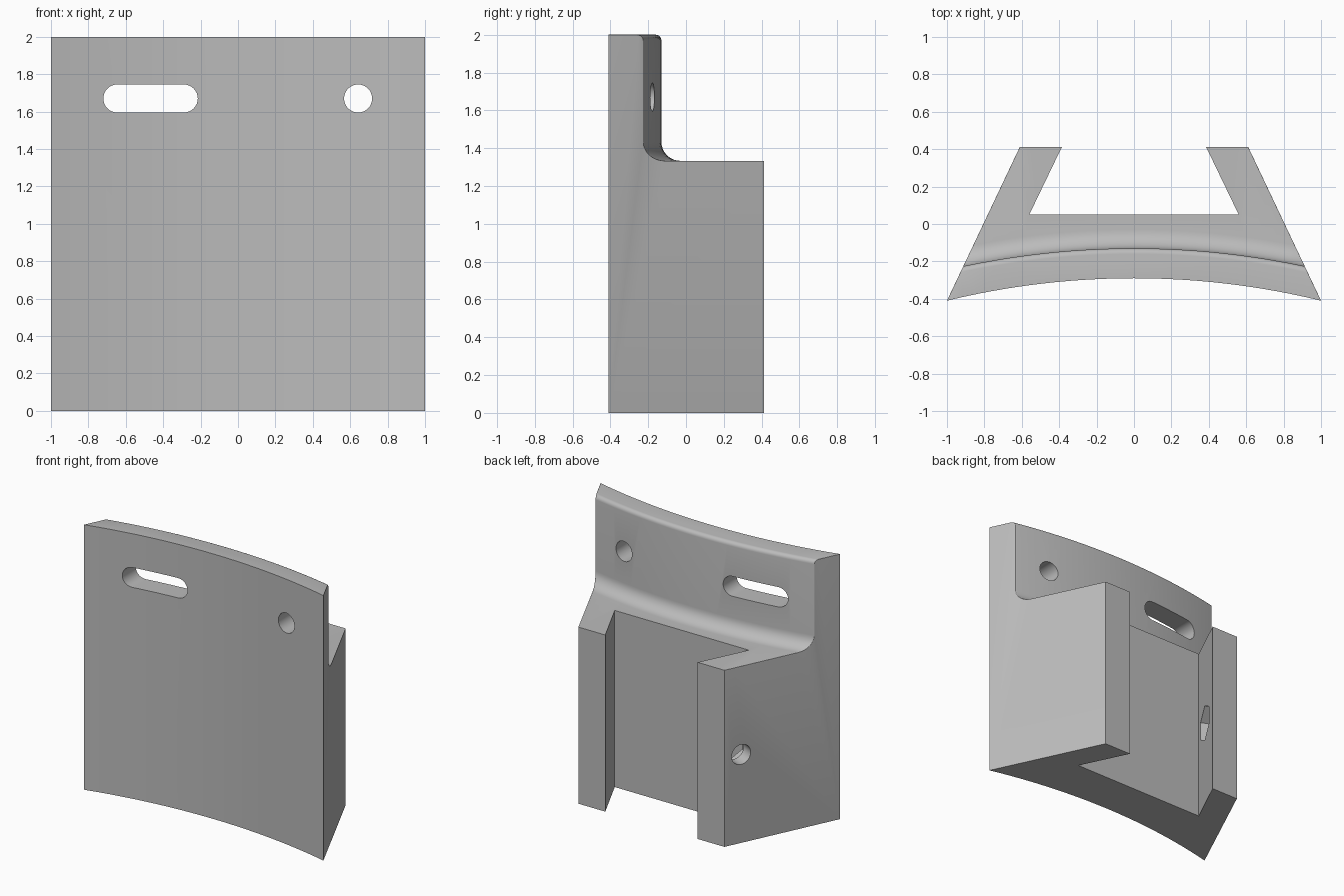
import bpy, bmesh
from math import sin, cos, pi, sqrt
from mathutils import Vector

cube = bpy.data.objects.get("Cube")
if cube:
    bpy.data.objects.remove(cube, do_unlink=True)

grey = bpy.data.materials.new("plain_grey")
grey.use_nodes = True
grey.diffuse_color = (0.5, 0.5, 0.5, 1)
grey.node_tree.nodes["Principled BSDF"].inputs["Base Color"].default_value = (0.5, 0.5, 0.5, 1)

ARC_Y, R_FRONT, R_WALL = -4.52, 4.23, 4.39   # shared centre of the curved faces
SHOULDER, HEIGHT = 1.333, 2.0


def loft(name, rings):
    """Closed solid through a list of matching point rings."""
    bm = bmesh.new()
    rows = [[bm.verts.new(p) for p in ring] for ring in rings]
    n = len(rows[0])
    for a, b in zip(rows, rows[1:]):
        for i in range(n):
            j = (i + 1) % n
            bm.faces.new((a[i], a[j], b[j], b[i]))
    bm.faces.new(rows[0])
    bm.faces.new(rows[-1])
    bmesh.ops.recalc_face_normals(bm, faces=bm.faces)
    mesh = bpy.data.meshes.new(name)
    bm.to_mesh(mesh)
    bm.free()
    mesh.materials.append(grey)
    obj = bpy.data.objects.new(name, mesh)
    bpy.context.collection.objects.link(obj)
    return obj


def prism(name, points, along):
    along = Vector(along)
    points = [Vector(p) for p in points]
    return loft(name, [points, [p + along for p in points]])


def arc(cx, cy, r, start, end, steps):
    angles = [start + (end - start) * i / steps for i in range(steps + 1)]
    return [(cx + r * cos(a), cy + r * sin(a)) for a in angles]


def cut(obj, cutter):
    """Subtract the cutter and remove it."""
    mod = obj.modifiers.new("cut", "BOOLEAN")
    mod.operation, mod.solver, mod.object = "DIFFERENCE", "EXACT", cutter
    cutter.hide_render = True
    graph = bpy.context.evaluated_depsgraph_get()
    mesh = bpy.data.meshes.new_from_object(obj.evaluated_get(graph))
    obj.modifiers.clear()
    obj.data = mesh
    bpy.data.objects.remove(cutter, do_unlink=True)


# Body: curved front, slanted sides and a dovetail channel at the back
front = [(x, ARC_Y + sqrt(R_FRONT ** 2 - x * x)) for x in [i / 12 - 1 for i in range(25)]]
half = [(0.61, 0.413), (0.385, 0.413), (0.56, 0.05)]
plan = front + half + [(-x, y) for x, y in reversed(half)]
body = prism("mounting_bracket", [(x, y, 0) for x, y in plan], (0, 0, HEIGHT))

# Curved shoulder step, with a fillet at its foot and a rounded top edge
step = arc(R_WALL - 0.03, HEIGHT - 0.03, 0.03, pi / 2, 0, 5)
step += arc(R_WALL + 0.1, SHOULDER + 0.1, 0.1, pi, 1.5 * pi, 8)
step += [(5.2, SHOULDER), (5.2, 2.3), (R_WALL - 0.03, 2.3)]
turns = [0.3 * (i / 16 - 1) for i in range(33)]
cut(body, loft("step_cutter", [[(r * sin(t), ARC_Y + r * cos(t), z) for r, z in step]
                               for t in turns]))

# Round the upper edges of both slanted sides
slope = Vector((0.39, 0.825, 0)).normalized()
side = Vector((slope.y, slope.x, 0))


def is_side(face):
    n = face.normal
    return Vector((abs(n.x), n.y, n.z)).dot(side) > 0.999


bm = bmesh.new()
bm.from_mesh(body.data)
bmesh.ops.remove_doubles(bm, verts=bm.verts, dist=0.0001)
bm.normal_update()
edges = []
for e in bm.edges:
    if len(e.link_faces) == 2:
        flags = [is_side(f) for f in e.link_faces]
        if sum(flags) == 1:
            other = e.link_faces[flags.index(False)].normal
            low = min(v.co.z for v in e.verts)
            back_end = min(v.co.y for v in e.verts) > 0.4
            if low > SHOULDER - 0.01 and other.y > -0.5 and not back_end:
                edges.append(e)
bmesh.ops.bevel(bm, geom=edges, offset=0.03, offset_type="OFFSET", segments=4,
                profile=0.5, affect="EDGES", clamp_overlap=True)
bm.to_mesh(body.data)
bm.free()

# Slot and round hole through the upper wall
hole_r, hole_z = 0.075, 1.67
slot = arc(-0.29, hole_z, hole_r, -pi / 2, pi / 2, 16)
slot += arc(-0.645, hole_z, hole_r, pi / 2, 1.5 * pi, 16)
ring = arc(0.642, hole_z, hole_r, 0, 2 * pi, 32)[:-1]
for name, outline in (("slot_cutter", slot), ("hole_cutter", ring)):
    cut(body, prism(name, [(x, -1, z) for x, z in outline], (0, 2, 0)))

# Screw hole through one dovetail leg, with a hexagonal nut pocket inside
inward = Vector((slope.y, -slope.x, 0))
entry = Vector((-0.667, 0.294, 0.667))
for name, r, n, begin, length in (("screw_cutter", hole_r, 32, -0.1, 0.35),
                                  ("nut_cutter", 0.14, 6, 0.1, 0.16)):
    outline = arc(0, 0, r, pi / 2, 2.5 * pi, n)[:-1]
    start = entry + inward * begin
    cut(body, prism(name, [start + slope * u + Vector((0, 0, v)) for u, v in outline],
                    inward * length))

# Smooth the curves and keep the corners sharp
bpy.ops.object.select_all(action="DESELECT")
body.select_set(True)
bpy.context.view_layer.objects.active = body
bpy.ops.object.shade_smooth_by_angle(angle=0.6)
